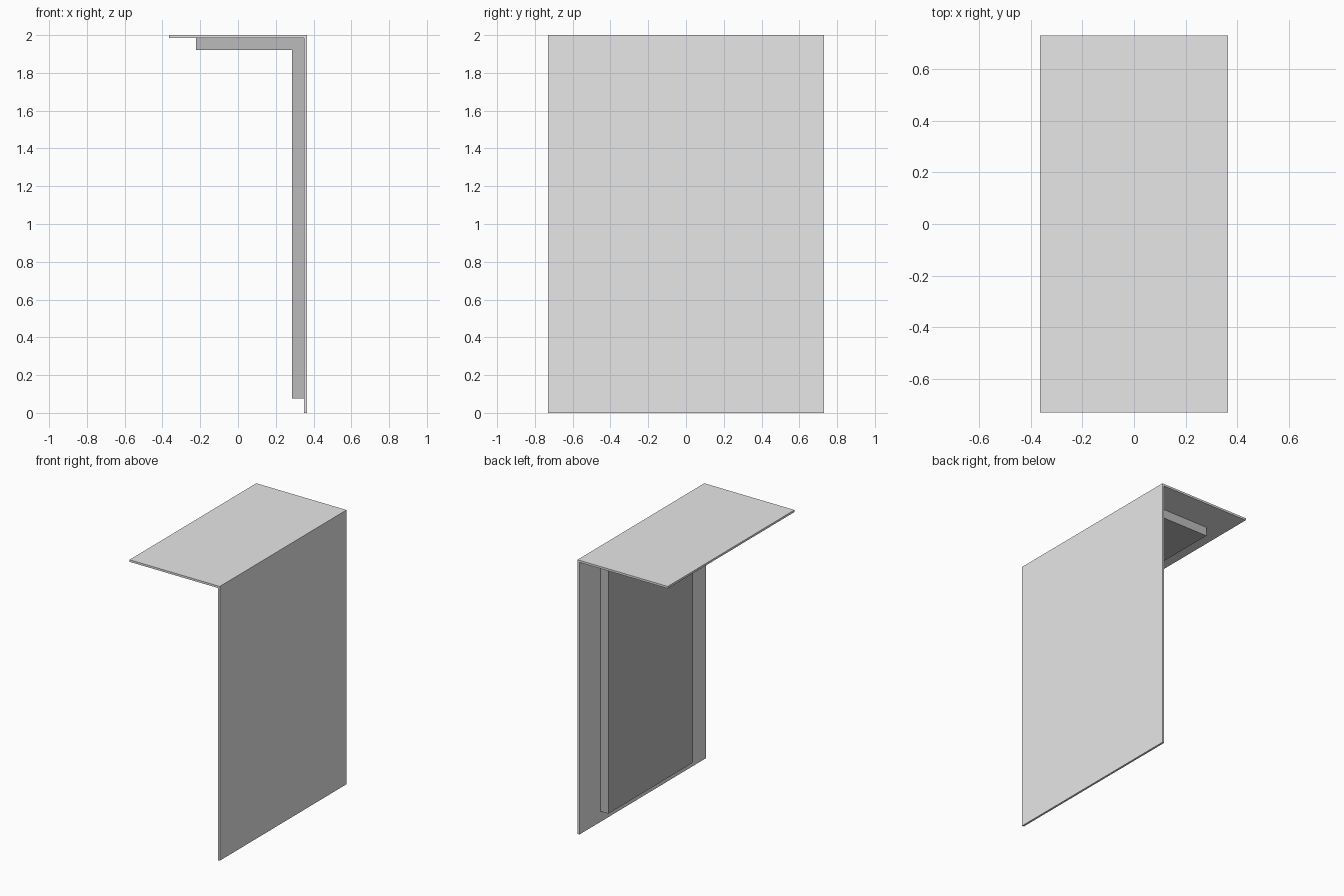
import bpy
import bmesh

cube = bpy.data.objects.get("Cube")
if cube:
    bpy.data.objects.remove(cube, do_unlink=True)

HALF_X, HALF_Y, TOP, SKIN = 0.364, 0.73, 2.0, 0.015


def make_material(name, value):
    mat = bpy.data.materials.new(name)
    mat.use_nodes = True
    color = (value, value, value, 1.0)
    mat.diffuse_color = color
    mat.node_tree.nodes["Principled BSDF"].inputs["Base Color"].default_value = color
    return mat


def extrude_profile(name, profile, half_depth, mat):
    """Extrude an outline in the XZ plane symmetrically along Y."""
    bm = bmesh.new()
    face = bm.faces.new([bm.verts.new((x, -half_depth, z)) for x, z in profile])
    result = bmesh.ops.extrude_face_region(bm, geom=[face])
    verts = [g for g in result["geom"] if isinstance(g, bmesh.types.BMVert)]
    bmesh.ops.translate(bm, verts=verts, vec=(0, 2 * half_depth, 0))
    bmesh.ops.recalc_face_normals(bm, faces=bm.faces)
    mesh = bpy.data.meshes.new(name)
    bm.to_mesh(mesh)
    bm.free()
    mesh.materials.append(mat)
    obj = bpy.data.objects.new(name, mesh)
    bpy.context.collection.objects.link(obj)


def rectangle(x0, x1, z0, z1):
    return [(x0, z0), (x1, z0), (x1, z1), (x0, z1)]


light_grey = make_material("light_grey", 0.8)
mid_grey = make_material("mid_grey", 0.5)

# Thin outer sheets
under = TOP - SKIN
inner = HALF_X - SKIN
extrude_profile("top_panel", rectangle(-HALF_X, HALF_X, under, TOP), HALF_Y, light_grey)
extrude_profile("side_panel", rectangle(inner, HALF_X, 0, under), HALF_Y, light_grey)

# Narrower L-shaped backing behind both sheets
backing = [(inner, 0.077), (inner, under), (-0.223, under),
           (-0.223, 1.92), (0.285, 1.92), (0.285, 0.077)]
extrude_profile("inner_backing", backing, 0.487, mid_grey)
